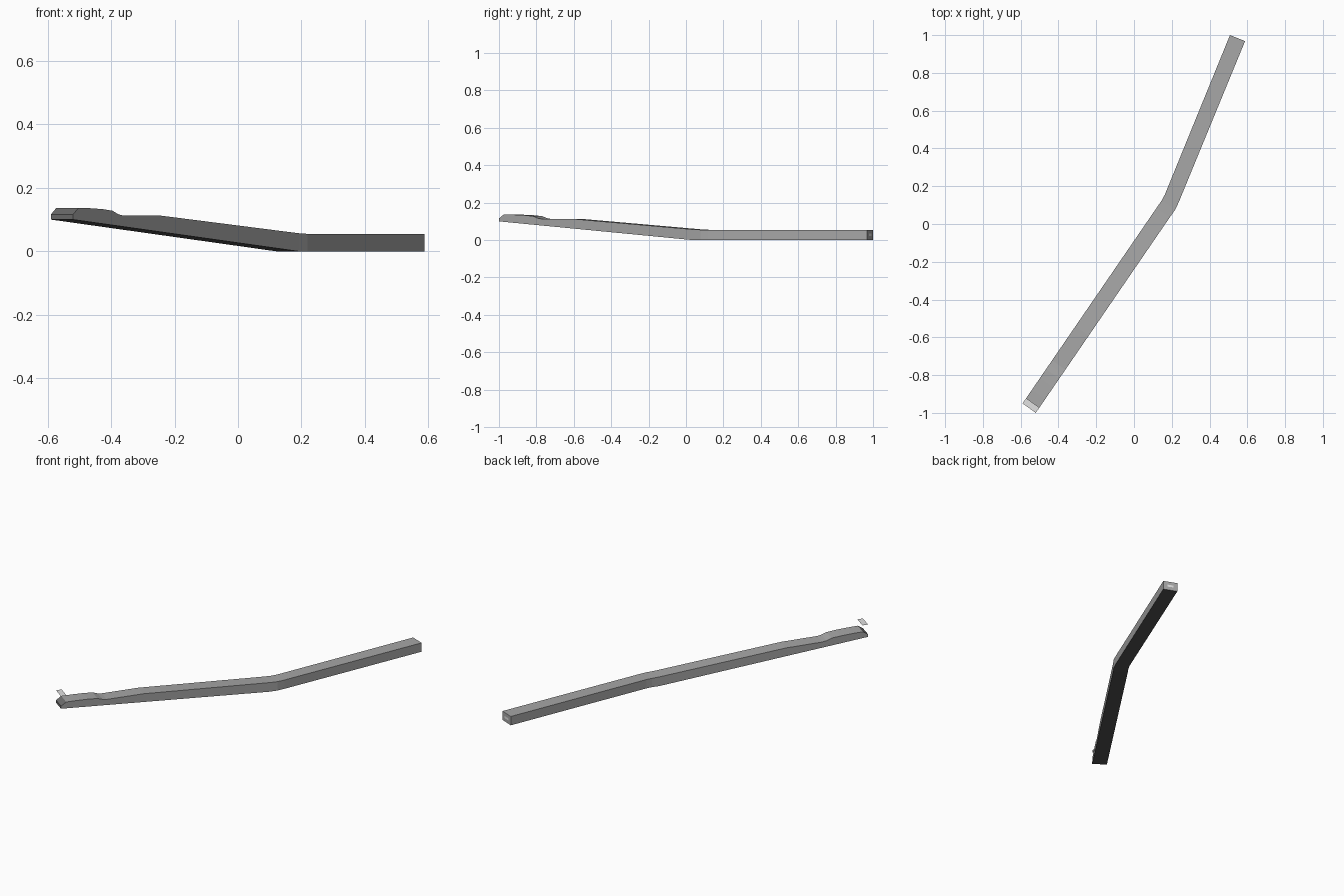
import bpy, bmesh
from mathutils import Vector

if "Cube" in bpy.data.objects:
    bpy.data.objects.remove(bpy.data.objects["Cube"])


def material(name, v):
    m = bpy.data.materials.new(name)
    m.diffuse_color = (v, v, v, 1)
    m.use_nodes = True
    m.node_tree.nodes["Principled BSDF"].inputs["Base Color"].default_value = m.diffuse_color
    return m


grey = material("mid grey", 0.385)
dark = material("dark underside", 0.085)
slate = material("slate end", 0.15)
pale = material("pale grey", 0.75)


def make_object(name, bm, *mats):
    me = bpy.data.meshes.new(name)
    bm.to_mesh(me)
    bm.free()
    for m in mats:
        me.materials.append(m)
    ob = bpy.data.objects.new(name, me)
    bpy.context.collection.objects.link(ob)
    return ob


# Left and right edges of the climbing stretch, t = 0 at its foot, 1 at its tip
L0, L1 = Vector((0.12, 0.086)), Vector((-0.59, -0.95))
R0, R1 = Vector((0.19, 0.036)), Vector((-0.52, -1.0))


def edges(t):
    return L0.lerp(L1, t), R0.lerp(R1, t)


# Cross-sections: left point, right point, bottom z, top z
sections = [
    (Vector((0.508, 1.0)), Vector((0.588, 0.968)), 0, 0.055),
    (Vector((0.163, 0.155)), Vector((0.238, 0.118)), 0, 0.055),
    (Vector((0.147, 0.125)), Vector((0.219, 0.077)), 0, 0.055),
]
for t, top in [(0, 0.057), (0.606, 0.112), (0.78, 0.113), (0.80, 0.117),
               (0.825, 0.128), (0.87, 0.133), (0.93, 0.136),
               (0.975, 0.137), (1, 0.116)]:
    l, r = edges(t)
    sections.append((l, r, 0.10 * t, top))

# Bar: box section swept through the bend, up the slope and over the raised tip
bm = bmesh.new()
rings = []
for l, r, lo, hi in sections:
    rings.append([bm.verts.new((p.x, p.y, z))
                  for p, z in ((l, lo), (r, lo), (r, hi), (l, hi))])
for a, b in zip(rings, rings[1:]):
    for i in range(4):
        j = (i + 1) % 4
        bm.faces.new((a[i], a[j], b[j], b[i]))
bm.faces.new(rings[0])
bm.faces.new(rings[-1])
bmesh.ops.recalc_face_normals(bm, faces=bm.faces)
tip = Vector((-0.565, -0.825, 0))
for f in bm.faces:
    if f.normal.z < -0.7:
        f.material_index = 1          # dark underside
    elif f.normal.dot(tip) > 0.4:
        f.material_index = 2          # sloped tip
make_object("bent_bar", bm, grey, dark, slate)

# Thin strip hovering over the tip
bm = bmesh.new()
(la, ra), (lb, rb) = edges(0.973), edges(1)
bm.faces.new([bm.verts.new((p.x, p.y, 0.177)) for p in (la, lb, rb, ra)])
make_object("tip_strip", bm, pale)

# Small pale plate on the square end face
a, b = sections[0][0], sections[0][1]
out = Vector((0.372, 0.928)) * 0.001
bm = bmesh.new()
p, q = a.lerp(b, 0.28) + out, a.lerp(b, 0.72) + out
bm.faces.new([bm.verts.new((v.x, v.y, z))
              for v, z in ((q, 0.021), (p, 0.021), (p, 0.034), (q, 0.034))])
make_object("end_plate", bm, pale)
